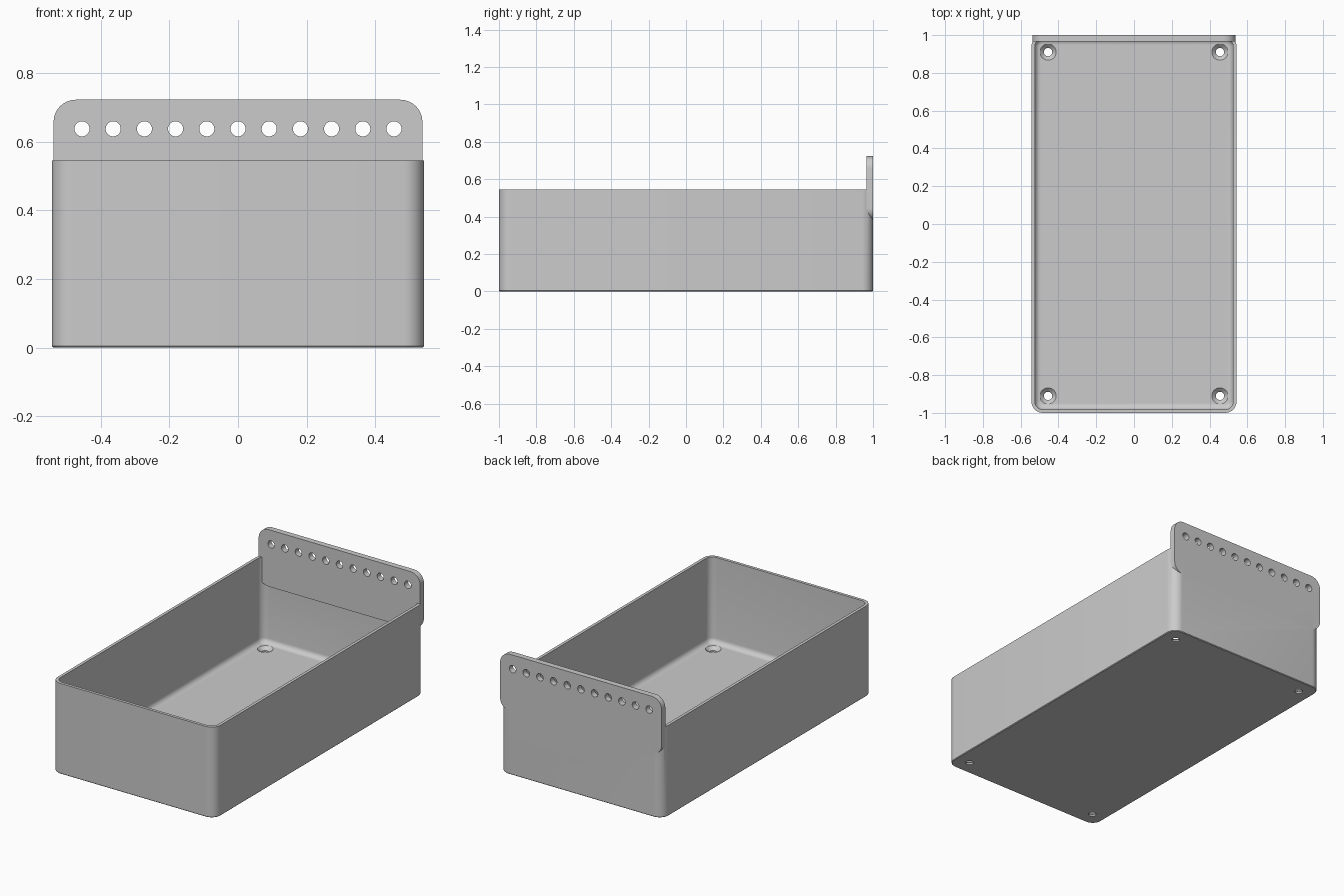
import bpy, bmesh, math
from math import pi, sin, cos

old = bpy.data.objects.get("Cube")
if old:
    bpy.data.objects.remove(old, do_unlink=True)

HALF_W, HALF_L, HEIGHT = 0.543, 1.0, 0.545
WALL, FLOOR, FILLET, CORNER = 0.018, 0.03, 0.03, 0.06

grey = bpy.data.materials.new("plain grey")
grey.use_nodes = True
colour = (0.6, 0.6, 0.6, 1)
grey.diffuse_color = colour
grey.node_tree.nodes["Principled BSDF"].inputs["Base Color"].default_value = colour


def rounded_rect(w, h, r, steps=8):
    """Outline of a rounded rectangle from half sizes."""
    pts = []
    for q, (sx, sy) in enumerate([(1, 1), (-1, 1), (-1, -1), (1, -1)]):
        for i in range(steps + 1):
            a = (q + i / steps) * pi / 2
            pts.append((sx * (w - r) + r * cos(a), sy * (h - r) + r * sin(a)))
    return pts


def loft(name, rings):
    """Skin a stack of equal point loops and cap both ends."""
    bm = bmesh.new()
    loops = [[bm.verts.new(p) for p in ring] for ring in rings]
    n = len(loops[0])
    for a, b in zip(loops, loops[1:]):
        for i in range(n):
            j = (i + 1) % n
            bm.faces.new((a[i], a[j], b[j], b[i]))
    bm.faces.new(loops[0])
    bm.faces.new(loops[-1])
    bmesh.ops.recalc_face_normals(bm, faces=bm.faces)
    mesh = bpy.data.meshes.new(name)
    bm.to_mesh(mesh)
    bm.free()
    mesh.materials.append(grey)
    obj = bpy.data.objects.new(name, mesh)
    bpy.context.collection.objects.link(obj)
    return obj


def tray_ring(inset, z):
    pts = rounded_rect(HALF_W - inset, HALF_L - inset, CORNER - inset)
    return [(x, y, z) for x, y in pts]


def circle(r, sides=32):
    return [(r * cos(2 * pi * i / sides), r * sin(2 * pi * i / sides)) for i in range(sides)]


def combine(target, other, operation):
    """Apply a boolean and discard the second object."""
    mod = target.modifiers.new("combine", 'BOOLEAN')
    mod.operation, mod.solver, mod.object = operation, 'EXACT', other
    bpy.context.view_layer.objects.active = target
    bpy.ops.object.modifier_apply(modifier=mod.name)
    bpy.data.objects.remove(other, do_unlink=True)


# Open tray: outer shell, thin rim, inner walls and a filleted floor
rings = [tray_ring(0.004, 0), tray_ring(0, 0.004), tray_ring(0, HEIGHT), tray_ring(WALL, HEIGHT)]
for i in range(7):
    a = i / 6 * pi / 2
    rings.append(tray_ring(WALL + FILLET * (1 - cos(a)), FLOOR + FILLET * (1 - sin(a))))
tray = loft("tray", rings)

# Hanging plate, thicker than the back wall so it leaves a ledge inside
Z_LOW, Z_TOP = 0.38, 0.723
outline = rounded_rect(0.538, (Z_TOP - Z_LOW) / 2, 0.065)
plate = loft("hanging_plate", [[(x, y, z + (Z_LOW + Z_TOP) / 2) for x, z in outline]
                               for y in (0.965, 1.0)])

# Row of eleven holes through the plate
for i in range(-5, 6):
    cutter = loft("plate_hole_cutter", [[(x + i * 0.091, y, z + 0.638) for x, z in circle(0.022)]
                                        for y in (0.9, 1.1)])
    combine(plate, cutter, 'DIFFERENCE')

combine(tray, plate, 'UNION')

# Countersunk screw holes in the floor corners
sink = [(0.022, -0.1), (0.022, 0.01), (0.043, FLOOR), (0.043, FLOOR + 0.02)]
for sx in (-1, 1):
    for sy in (-1, 1):
        cutter = loft("screw_hole_cutter", [[(x + sx * 0.455, y + sy * 0.91, z) for x, y in circle(r)]
                                            for r, z in sink])
        combine(tray, cutter, 'DIFFERENCE')

# Smooth curved walls, crisp edges
tray.name = "tray_with_hanging_plate"
bpy.ops.object.select_all(action='DESELECT')
tray.select_set(True)
bpy.context.view_layer.objects.active = tray
bpy.ops.object.shade_smooth_by_angle(angle=math.radians(30))
